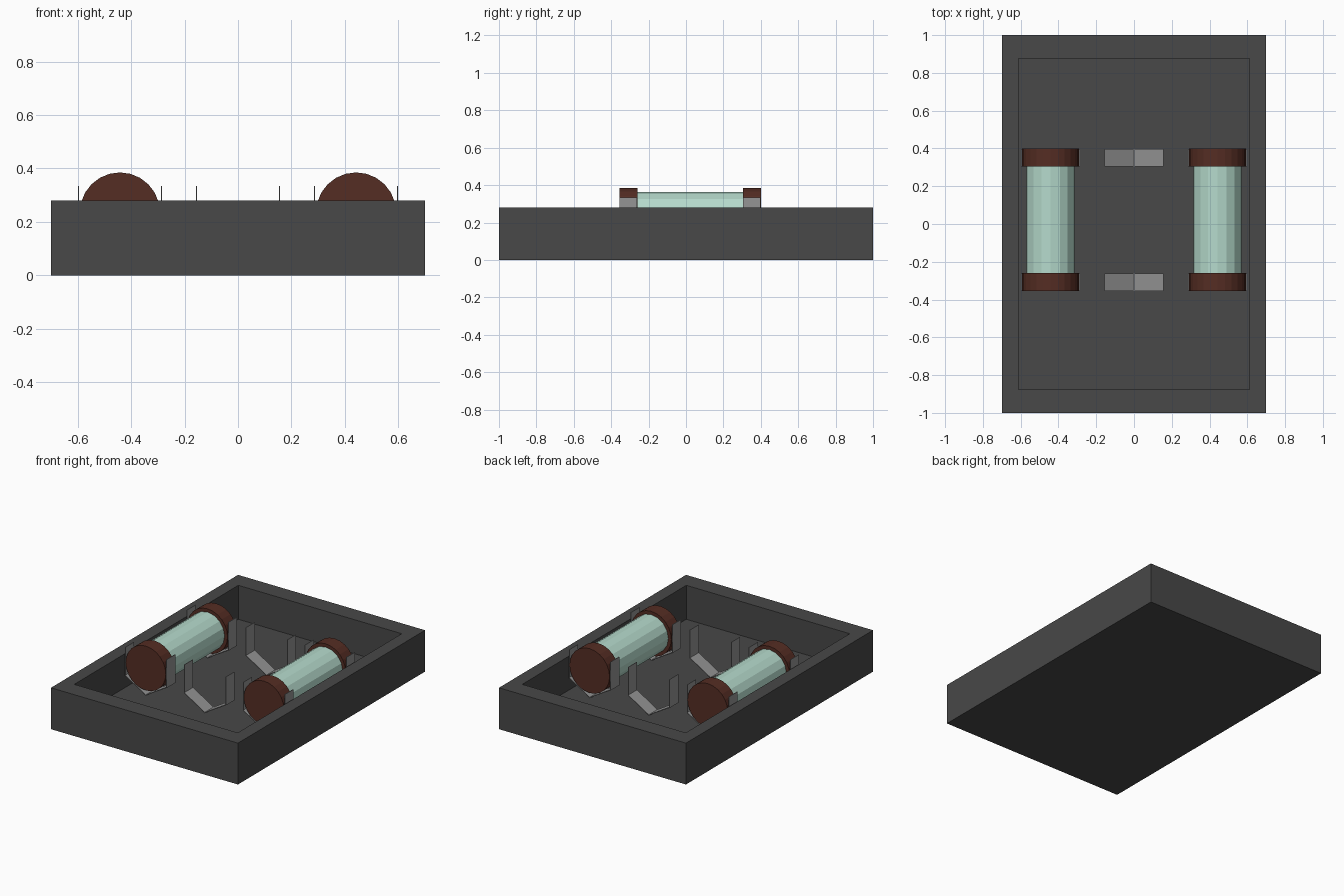
import bpy, bmesh, math
from mathutils import Matrix

if "Cube" in bpy.data.objects:
    bpy.data.objects.remove(bpy.data.objects["Cube"])


def material(name, r, g, b):
    m = bpy.data.materials.new(name)
    m.diffuse_color = (r, g, b, 1)
    m.use_nodes = True
    m.node_tree.nodes["Principled BSDF"].inputs["Base Color"].default_value = m.diffuse_color
    return m


GREY = material("dark grey plastic", 0.065, 0.065, 0.065)
BROWN = material("brown cap", 0.09, 0.026, 0.017)
GLASS = material("pale green glass", 0.46, 0.70, 0.60)
METAL = material("light grey metal", 0.30, 0.30, 0.30)


def finish(bm, name, mat):
    bmesh.ops.recalc_face_normals(bm, faces=bm.faces)
    me = bpy.data.meshes.new(name)
    bm.to_mesh(me)
    bm.free()
    me.materials.append(mat)
    ob = bpy.data.objects.new(name, me)
    bpy.context.collection.objects.link(ob)
    return ob


# open tray: box with inset and sunken top face
W, L, H, FLOOR = 0.7, 1.0, 0.28, 0.05
IW, IL = 0.612, 0.877
bm = bmesh.new()
ring = lambda w, l, z: [bm.verts.new(p) for p in
                        ((-w, -l, z), (w, -l, z), (w, l, z), (-w, l, z))]
rings = [ring(W, L, 0), ring(W, L, H), ring(IW, IL, H), ring(IW, IL, FLOOR)]
for a, b in zip(rings, rings[1:]):
    for i in range(4):
        j = (i + 1) % 4
        bm.faces.new((a[i], a[j], b[j], b[i]))
bm.faces.new(rings[0])
bm.faces.new(rings[-1])
finish(bm, "tray", GREY)


def cylinder(name, mat, x, y0, y1, z, r, sides):
    bm = bmesh.new()
    rot = (Matrix.Translation((x, (y0 + y1) / 2, z))
           @ Matrix.Rotation(math.radians(90), 4, 'X'))
    bmesh.ops.create_cone(bm, cap_ends=True, segments=sides, radius1=r,
                          radius2=r, depth=y1 - y0, matrix=rot)
    finish(bm, name, mat)


def clip(name, x, y0, y1):
    # thin strip: upright prongs joined by a V bottom
    t, w = 0.004, 0.157
    outer = [(-w, 0.335), (-w, 0.143), (0, 0.051), (w, 0.143), (w, 0.335)]
    inner = [(w - t, 0.335), (w - t, 0.143 + t), (0, 0.051 + t),
             (-w + t, 0.143 + t), (-w + t, 0.335)]
    inner.reverse()
    bm = bmesh.new()
    rows = [[bm.verts.new((x + px, y, pz)) for px, pz in prof]
            for prof, y in ((outer, y0), (outer, y1), (inner, y1), (inner, y0))]
    for k in range(4):
        a, b = rows[k], rows[(k + 1) % 4]
        for i in range(4):
            bm.faces.new((a[i], a[i + 1], b[i + 1], b[i]))
    for i in (0, 4):
        bm.faces.new([r[i] for r in rows])
    finish(bm, name, METAL)


ENDS = (("front", -0.355, -0.26), ("back", 0.305, 0.40))
CZ = 0.235

# two fuses: glass tube with brown end caps
for side, x in (("left", -0.442), ("right", 0.442)):
    cylinder(side + "_glass_tube", GLASS, x, -0.27, 0.315, CZ, 0.128, 16)
    for end, y0, y1 in ENDS:
        cylinder(f"{side}_{end}_cap", BROWN, x, y0, y1, CZ, 0.15, 24)

# three pairs of clips, the middle pair empty
for side, x in (("left", -0.442), ("middle", 0), ("right", 0.442)):
    for end, y0, y1 in ENDS:
        clip(f"{side}_{end}_clip", x, y0, y1 - 0.002)
